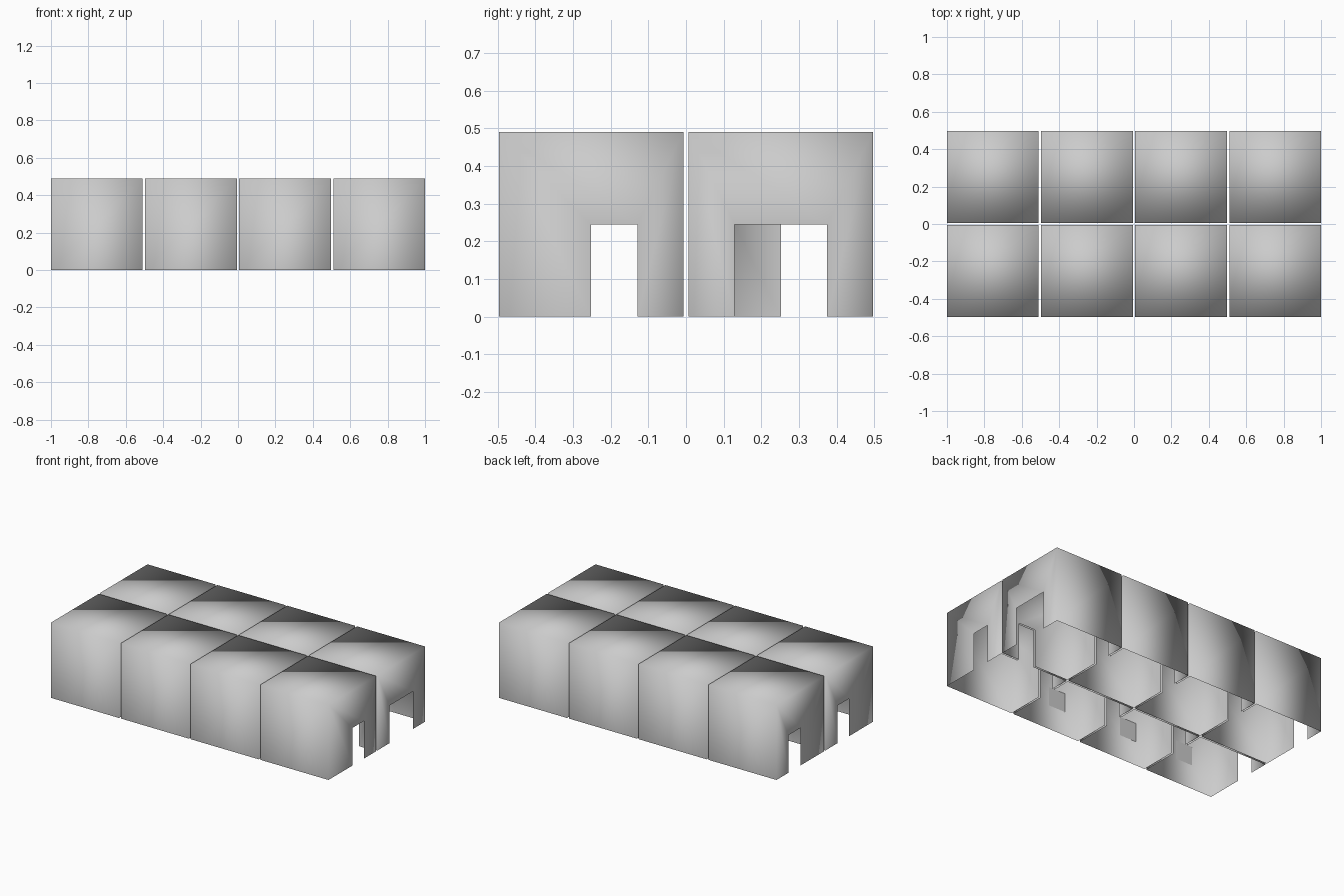
import bpy, bmesh

if "Cube" in bpy.data.objects:
    bpy.data.objects.remove(bpy.data.objects["Cube"])

S = 0.49                 # room size
G = (2 - 4 * S) / 3      # gap between rooms
PITCH = S + G
DOOR = (0.5, 0.75)       # doorway span as a fraction of the wall
WIDE = (0.25, 0.75)


def wall_profile(door):
    """Wall outline (u, z), notched from the floor when it has a doorway."""
    pts = [(0, 0)]
    if door:
        a, b = door[0] * S, door[1] * S
        pts += [(a, 0), (a, S / 2), (b, S / 2), (b, 0)]
    return pts + [(S, 0), (S, S), (0, S)]


def finish(name, bm):
    mesh = bpy.data.meshes.new(name)
    bmesh.ops.remove_doubles(bm, verts=bm.verts[:], dist=1e-5)
    for f in bm.faces:
        f.smooth = True
    bm.to_mesh(mesh)
    bm.free()
    obj = bpy.data.objects.new(name, mesh)
    bpy.context.collection.objects.link(obj)
    return obj


def room(name, x, y, left, right, front, back):
    """Open-bottomed thin shell: roof and four walls with optional doors."""
    bm = bmesh.new()

    def face(pts, flip=False):
        vs = [bm.verts.new(p) for p in pts]
        bm.faces.new(vs[::-1] if flip else vs)

    face([(0, 0, S), (S, 0, S), (S, S, S), (0, S, S)])
    face([(u, 0, z) for u, z in wall_profile(front)])
    face([(u, S, z) for u, z in wall_profile(back)], True)
    face([(S, u, z) for u, z in wall_profile(right)])
    face([(0, u, z) for u, z in wall_profile(left)], True)
    finish(name, bm).location = (x, y, 0)


def wall_panel(name, x, y, z, size):
    """Small square panel facing into the room."""
    bm = bmesh.new()
    vs = [bm.verts.new(p) for p in
          [(0, 0, 0), (0, 0, size), (size, 0, size), (size, 0, 0)]]
    bm.faces.new(vs)
    finish(name, bm).location = (x, y, z)


# Two rows of four rooms, linked by one doorway at the right end
y_front = -(2 * S + G) / 2
for i in range(4):
    x = -1 + i * PITCH
    link = DOOR if i == 3 else None
    room(f"front_room_{i + 1}", x, y_front, DOOR, DOOR, None, link)
    room(f"back_room_{i + 1}", x, y_front + PITCH, DOOR,
         WIDE if i == 3 else DOOR, link, None)

# Square panels on the inside of the front wall
for i, offset in enumerate((0.22, 0.30, 0.265)):
    right_edge = -1 + i * PITCH + S
    wall_panel(f"wall_panel_{i + 1}", right_edge - offset - S / 4,
               y_front + 0.004, 0.155, S / 4)
